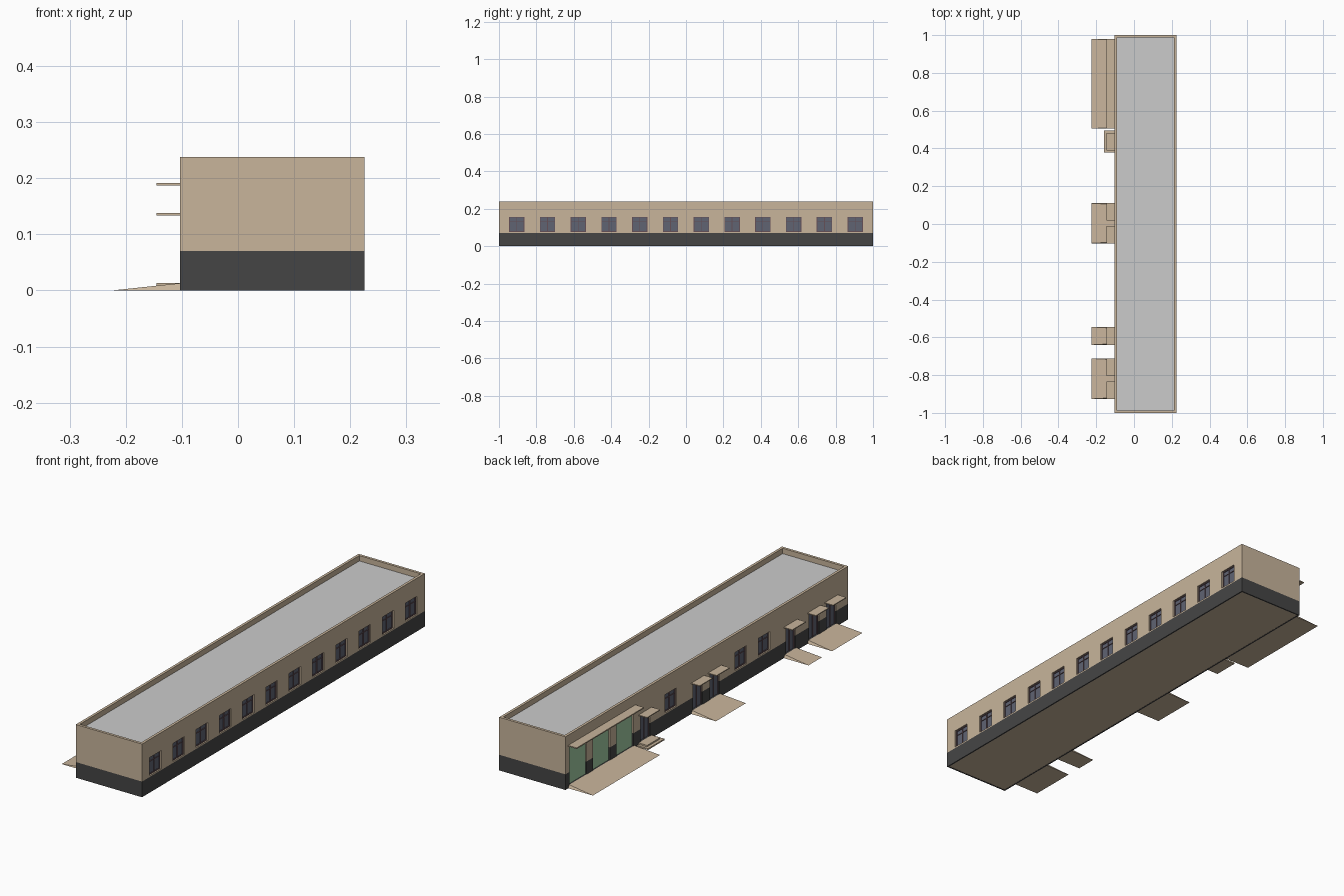
import bpy, bmesh

if "Cube" in bpy.data.objects:
    bpy.data.objects.remove(bpy.data.objects["Cube"])

X0, X1, H, BASE = -0.103, 0.225, 0.238, 0.07


def mat(name, c):
    m = bpy.data.materials.new(name)
    m.diffuse_color = (*c, 1)
    m.use_nodes = True
    m.node_tree.nodes["Principled BSDF"].inputs["Base Color"].default_value = m.diffuse_color
    return m


TAN = mat("tan", (0.58, 0.46, 0.33))
DARK = mat("dark", (0.06, 0.06, 0.06))
GREEN = mat("green", (0.36, 0.6, 0.37))
GLASS = mat("glass", (0.115, 0.125, 0.17))
FRAME = mat("frame", (0.13, 0.08, 0.095))


def boxes(name, spans, m=None):
    """One object made of boxes given as (x0, x1, y0, y1, z0, z1)."""
    bm = bmesh.new()
    for x0, x1, y0, y1, z0, z1 in spans:
        vs = bmesh.ops.create_cube(bm, size=1)["verts"]
        for v in vs:
            v.co = (x1 if v.co.x > 0 else x0,
                    y1 if v.co.y > 0 else y0,
                    z1 if v.co.z > 0 else z0)
    me = bpy.data.meshes.new(name)
    bm.to_mesh(me)
    bm.free()
    ob = bpy.data.objects.new(name, me)
    bpy.context.collection.objects.link(ob)
    if m:
        me.materials.append(m)
    return ob


def cut(ob, cutter):
    cutter.hide_render = True
    cutter.hide_viewport = True
    mod = ob.modifiers.new("cut", "BOOLEAN")
    mod.operation = "DIFFERENCE"
    mod.solver = "EXACT"
    mod.object = cutter


REC = 0.012                      # depth of openings
WZ0, WZ1, WW = 0.076, 0.157, 0.082

# opening layout: windows as (side, centre y), doors as (y0, y1, top)
windows = [(1, -0.905 + i * 0.1645) for i in range(12)]
windows += [(-1, y) for y in (0.255, -0.24, -0.405)]
garage = [(0.85, 0.97), (0.685, 0.805), (0.52, 0.64)]
canopies = [(0.39, 0.482), (0.018, 0.11), (-0.102, -0.01),
            (-0.64, -0.545), (-0.804, -0.712), (-0.926, -0.834)]
doors = [((a + b) / 2 - 0.034, (a + b) / 2 + 0.034) for a, b in canopies]
openings = [(a, b, 0.18) for a, b in garage] + [(a, b, 0.128) for a, b in doors]


def wall_span(side, depth0, depth1):
    """x range between two depths behind the outer wall face."""
    if side > 0:
        return X1 - depth1, X1 - depth0
    return X0 + depth0, X0 + depth1


# walls with roof recess and openings
walls = boxes("walls", [(X0, X1, -1, 1, BASE, H)], TAN)
base = boxes("base", [(X0, X1, -1, 1, 0, BASE)], DARK)
cuts = [(*wall_span(s, -0.02, REC), y - WW / 2, y + WW / 2, WZ0, WZ1)
        for s, y in windows]
door_cuts = [(X0 - 0.02, X0 + REC, a, b, 0.013, t) for a, b, t in openings]
cut(walls, boxes("roof_cutter", [(X0 + 0.012, X1 - 0.012, -0.988, 0.988, 0.213, 0.3)]))
cut(walls, boxes("opening_cutter", cuts + door_cuts))
cut(base, boxes("door_cutter", door_cuts))
cut(base, boxes("floor_cutter", [(X0 + 0.006, X1 - 0.006, -0.994, 0.994, -0.1, 0.003)]))

# roof deck and floor
boxes("roof", [(X0 + 0.012, X1 - 0.012, -0.988, 0.988, 0.208, 0.214)])
boxes("floor", [(X0 + 0.006, X1 - 0.006, -0.994, 0.994, 0.001, 0.004)], TAN)

# windows: glass pane, frame border, mullion and transom
panes, bars = [], []
t = 0.004
for s, y in windows:
    a, b = y - WW / 2, y + WW / 2
    panes.append((*wall_span(s, 0.009, REC), a, b, WZ0, WZ1))
    fx = wall_span(s, 0.006, 0.01)
    zt = WZ0 + 0.056
    bars += [(*fx, a, a + t, WZ0, WZ1), (*fx, b - t, b, WZ0, WZ1),
             (*fx, a + t, b - t, WZ0, WZ0 + t), (*fx, a + t, b - t, WZ1 - t, WZ1),
             (*fx, y - t / 2, y + t / 2, WZ0 + t, WZ1 - t),
             (*fx, a + t, y - t / 2, zt, zt + 0.003),
             (*fx, y + t / 2, b - t, zt, zt + 0.003)]
boxes("window_glass", panes, GLASS)
boxes("window_frames", bars, FRAME)

# doors
boxes("garage_doors", [(X0 + 0.006, X0 + REC, a, b, 0.013, 0.18) for a, b in garage], GREEN)
boxes("entry_doors", [(X0 + 0.008, X0 + REC, a, b, 0.013, 0.128) for a, b in doors], GLASS)
fr = []
for a, b in doors:
    m = (a + b) / 2
    fx = (X0 + 0.005, X0 + 0.009)
    fr += [(*fx, a, a + t, 0.013, 0.128), (*fx, b - t, b, 0.013, 0.128),
           (*fx, m - t / 2, m + t / 2, 0.013, 0.124), (*fx, a + t, b - t, 0.124, 0.128)]
boxes("entry_door_frames", fr, FRAME)

# canopies
boxes("garage_canopy", [(-0.145, X0, 0.505, 0.98, 0.187, 0.192)], TAN)
boxes("entry_canopies", [(-0.145, X0, a, b, 0.134, 0.138) for a, b in canopies], TAN)

# entry steps
boxes("steps", [(-0.158, X0, 0.378, 0.494, 0, 0.0065),
                (-0.145, X0, 0.39, 0.482, 0.0065, 0.013)], TAN)

# ramps: wedges whose sides flare out towards the ground
for i, (a, b) in enumerate([(0.505, 0.98), (-0.102, 0.11), (-0.64, -0.545), (-0.926, -0.712)]):
    g = 0.007
    me = bpy.data.meshes.new("ramp")
    me.from_pydata([(-0.225, a, 0), (-0.225, b, 0), (X0, b, 0), (X0, a, 0),
                    (X0, b - g, 0.013), (X0, a + g, 0.013)], [],
                   [(0, 1, 2, 3), (0, 5, 4, 1), (1, 4, 2), (0, 3, 5), (3, 2, 4, 5)])
    me.materials.append(TAN)
    bpy.context.collection.objects.link(bpy.data.objects.new(f"ramp_{i + 1}", me))
